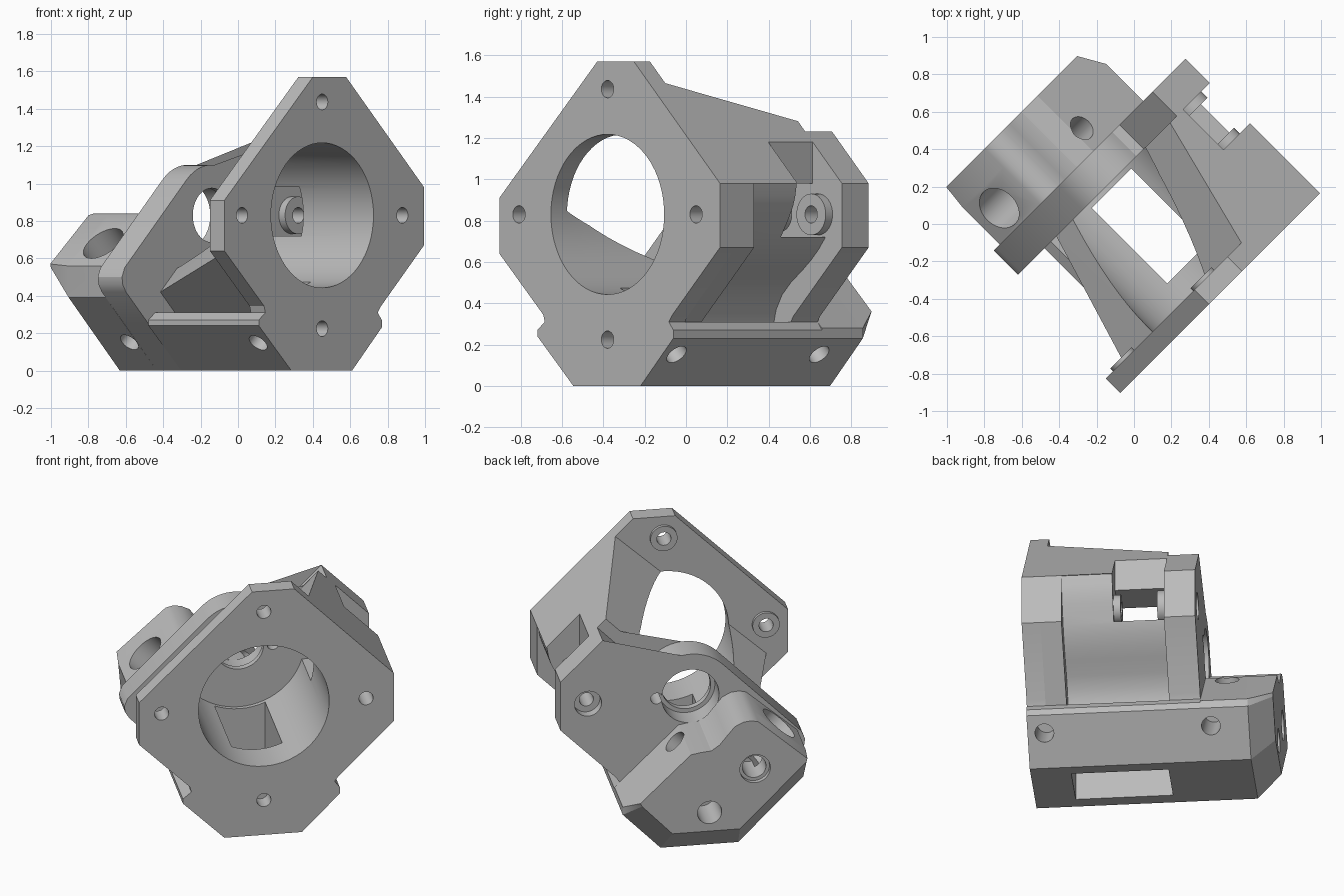
import bpy, bmesh, math
from mathutils import Vector, Matrix

if "Cube" in bpy.data.objects:
    bpy.data.objects.remove(bpy.data.objects["Cube"], do_unlink=True)

grey = bpy.data.materials.new("plain grey")
grey.use_nodes = True
grey.diffuse_color = (0.5, 0.5, 0.5, 1)
grey.node_tree.nodes["Principled BSDF"].inputs["Base Color"].default_value = (0.5, 0.5, 0.5, 1)

# Everything is built with the motor axis along y, then turned about z
TURN = Matrix.Rotation(math.radians(45), 4, "Z")
MU, MZ, BOLT = 0.05, 0.83, 0.606      # motor axis and bolt circle
V_PLATE, V_SEAT, V_WALL, V_REAR = -0.587, -0.477, 0.247, 0.43


def finish(name, bm):
    bmesh.ops.connect_verts_nonplanar(bm, angle_limit=0.02, faces=bm.faces[:])
    bmesh.ops.recalc_face_normals(bm, faces=bm.faces[:])
    mesh = bpy.data.meshes.new(name)
    bm.to_mesh(mesh)
    bm.free()
    ob = bpy.data.objects.new(name, mesh)
    bpy.context.scene.collection.objects.link(ob)
    mesh.materials.append(grey)
    return ob


def loft(name, sections):
    """Solid through (depth, outline) sections with equal point counts."""
    bm = bmesh.new()
    rings = [[bm.verts.new((u, v, z)) for u, z in pts] for v, pts in sections]
    n = len(rings[0])
    for a, b in zip(rings, rings[1:]):
        for i in range(n):
            bm.faces.new((a[i], a[(i + 1) % n], b[(i + 1) % n], b[i]))
    bm.faces.new(rings[0])
    bm.faces.new(rings[-1])
    return finish(name, bm)


def prism(name, pts, v0, v1):
    return loft(name, [(v0, pts), (v1, pts)])


def box(u0, u1, v0, v1, z0, z1):
    return prism("cutter", [(u0, z0), (u1, z0), (u1, z1), (u0, z1)], v0, v1)


def rod(name, p, q, r, sides=48):
    p, q = Vector(p), Vector(q)
    bm = bmesh.new()
    place = Matrix.Translation((p + q) / 2) @ (q - p).to_track_quat("Z", "Y").to_matrix().to_4x4()
    bmesh.ops.create_cone(bm, cap_ends=True, segments=sides, radius1=r, radius2=r,
                          depth=(q - p).length, matrix=place)
    return finish(name, bm)


def bore(u, z, v0, v1, r, name="cutter"):
    return rod(name, (u, v0, z), (u, v1, z), r, 64)


def cut(part, cutter):
    mod = part.modifiers.new("cut", "BOOLEAN")
    mod.operation, mod.solver, mod.object = "DIFFERENCE", "EXACT", cutter
    bpy.context.view_layer.update()
    mesh = bpy.data.meshes.new_from_object(part.evaluated_get(bpy.context.evaluated_depsgraph_get()))
    part.modifiers.clear()
    part.data = mesh


def cut_all(targets, cutters):
    for c in cutters:
        for t in targets:
            cut(t, c)
        bpy.data.objects.remove(c, do_unlink=True)


# Motor plate: a square on its corner, merging into the foot
plate = prism("motor_plate", [
    (-0.02, 1.57), (0.23, 1.57), (0.82, 0.98), (0.82, 0.67), (0.49, 0.34), (0.47, 0.31),
    (0.5, 0.27), (0.5, 0.23), (0.276, 0), (-0.184, 0), (-0.43, 0.24), (-0.43, 0.27),
    (-0.38, 0.31), (-0.39, 0.345), (-0.69, 0.64), (-0.69, 0.91)], V_PLATE, V_SEAT)

# Base bar between plate and bearing wall
base = prism("base_bar", [
    (-0.184, 0), (0.276, 0), (0.5, 0.23), (0.5, 0.27), (0.47, 0.31),
    (-0.38, 0.31), (-0.43, 0.27), (-0.43, 0.24)], V_SEAT, V_WALL)

# Gear housing: cradle around the motor bore with a tapering top
common = [(0.82, 0.98), (0.82, 0.67), (0.49, 0.34), (0.45, 0.3), (-0.22, 0.3)]
housing = loft("gear_housing", [
    (V_SEAT, [(0.335, 1.465)] + common + [(-0.56, 0.64)]),
    (V_WALL, [(0.519, 1.281)] + common + [(-0.34, 0.42)])])

# Bearing wall with a rounded arch over the bearing
arch = [(MU + 0.27 * math.cos(math.radians(a)), MZ + 0.27 * math.sin(math.radians(a)))
        for a in range(135, 30, -7)]
wall = prism("bearing_wall", [
    (0.57, 1.23), (0.82, 0.98), (0.82, 0.67), (0.49, 0.34), (0.47, 0.31), (0.5, 0.27),
    (0.5, 0.23), (0.276, 0), (-0.184, 0), (-0.43, 0.25), (-0.6, 0.42), (-0.625, 0.46),
    (-0.63, 0.5), (-0.61, 0.55)] + arch + [(0.32, 0.975)], V_WALL, V_REAR)

# Rear block with a rounded spring boss and chamfered back edges
top = [(-0.28, 0.83), (-0.24, 0.84), (-0.19, 0.835), (-0.14, 0.81), (-0.09, 0.75),
       (-0.05, 0.7), (0.0, 0.665), (0.06, 0.66), (0.12, 0.65)]
low = [(0.5, 0.28), (0.5, 0.23), (0.276, 0), (-0.184, 0), (-0.57, 0.39), (-0.585, 0.56)]
inset = [(0.42, 0.36), (0.41, 0.34), (0.23, 0.15), (-0.17, 0.15), (-0.565, 0.55), (-0.57, 0.57)]
rear = loft("rear_block", [(V_REAR, top + low), (0.71, top + low), (0.85, top + inset)])

# Raised bosses around the bolts
bosses = [bore(MU + BOLT, MZ, -0.057, -0.015, 0.085, "housing_boss"),
          bore(MU + BOLT, MZ, 0.2, V_WALL, 0.1, "wall_boss"),
          bore(MU, MZ + BOLT, V_SEAT, V_SEAT + 0.02, 0.08, "top_boss"),
          bore(MU - BOLT, MZ, V_SEAT, V_SEAT + 0.02, 0.08, "side_boss")]
parts = [plate, base, housing, wall, rear] + bosses

# Motor opening
cut_all([plate, housing], [bore(MU, MZ, -0.8, 0.3, 0.3875)])

# Curved relief on the outer flank of the housing, and its window
relief = [(1, 0.98), (0.815, 0.98), (0.805, 0.92), (0.79, 0.87), (0.765, 0.82), (0.736, 0.77),
          (0.70, 0.71), (0.66, 0.66), (0.61, 0.61), (0.55, 0.56), (0.47, 0.5), (0.41, 0.44),
          (0.37, 0.37), (0.35, 0.29), (1, 0.29)]
cut_all([housing], [prism("cutter", relief, -0.354, 0.3),
                    box(0.62, 1, -0.057, 0.3, 0.72, 1.4),
                    box(0.3, 0.63, -0.057, 0.3, 0.72, 0.98)])

# Slot down through the base
cut_all([base, housing], [box(-0.1, 0.2, -0.35, 0.22, -0.1, 0.6)])

# Four motor bolt holes
cut_all([plate, bosses[2]], [bore(MU, MZ + BOLT, -0.8, -0.3, 0.042)])
cut_all([plate, bosses[3]], [bore(MU - BOLT, MZ, -0.8, -0.3, 0.042)])
cut_all([plate], [bore(MU, MZ - BOLT, -0.8, -0.38, 0.042)])
cut_all([plate, housing, wall, bosses[0], bosses[1]], [bore(MU + BOLT, MZ, -0.8, 0.6, 0.042)])

# Bearing seat, bolt recess and small pin hole in the wall
cut_all([wall], [bore(MU, MZ, 0.1, 0.6, 0.145), bore(MU, MZ, 0.29, 0.6, 0.17),
                 bore(MU + BOLT, MZ, 0.37, 0.6, 0.08), bore(0.25, MZ, 0.1, 0.6, 0.035)])

# Holes in the back face
cut_all([rear], [bore(-0.26, 0.53, 0.6, 1, 0.07), bore(-0.26, 0.53, 0.82, 1, 0.09),
                 bore(0.01, 0.27, 0.6, 1, 0.072)])

# Slanted cross holes through the foot, mirrored left and right
for v, targets, depth in ((-0.488, [plate, base], 0.15), (0.488, [wall, rear], 0.2)):
    for side in (-1, 1):
        u = MU - 0.004 + side * 0.375
        cut_all(targets, [rod("cutter", (u + side * 0.2, v, -0.045),
                              (u - side * depth, v, 0.155 + depth), 0.055)])

# Long clamp hole and wide spring pocket in the rear block
cut_all([rear], [rod("cutter", (-0.2, 0.56, 0.24), (0.45, 0.56, 0.89), 0.07),
                 rod("cutter", (-0.66, 0.57, 0.89), (-0.26, 0.57, 0.49), 0.12)])

# Turn into place and shade
bpy.ops.object.select_all(action="DESELECT")
for part in parts:
    part.data.transform(TURN)
    part.select_set(True)
bpy.context.view_layer.objects.active = plate
bpy.ops.object.shade_smooth_by_angle(angle=math.radians(28))
